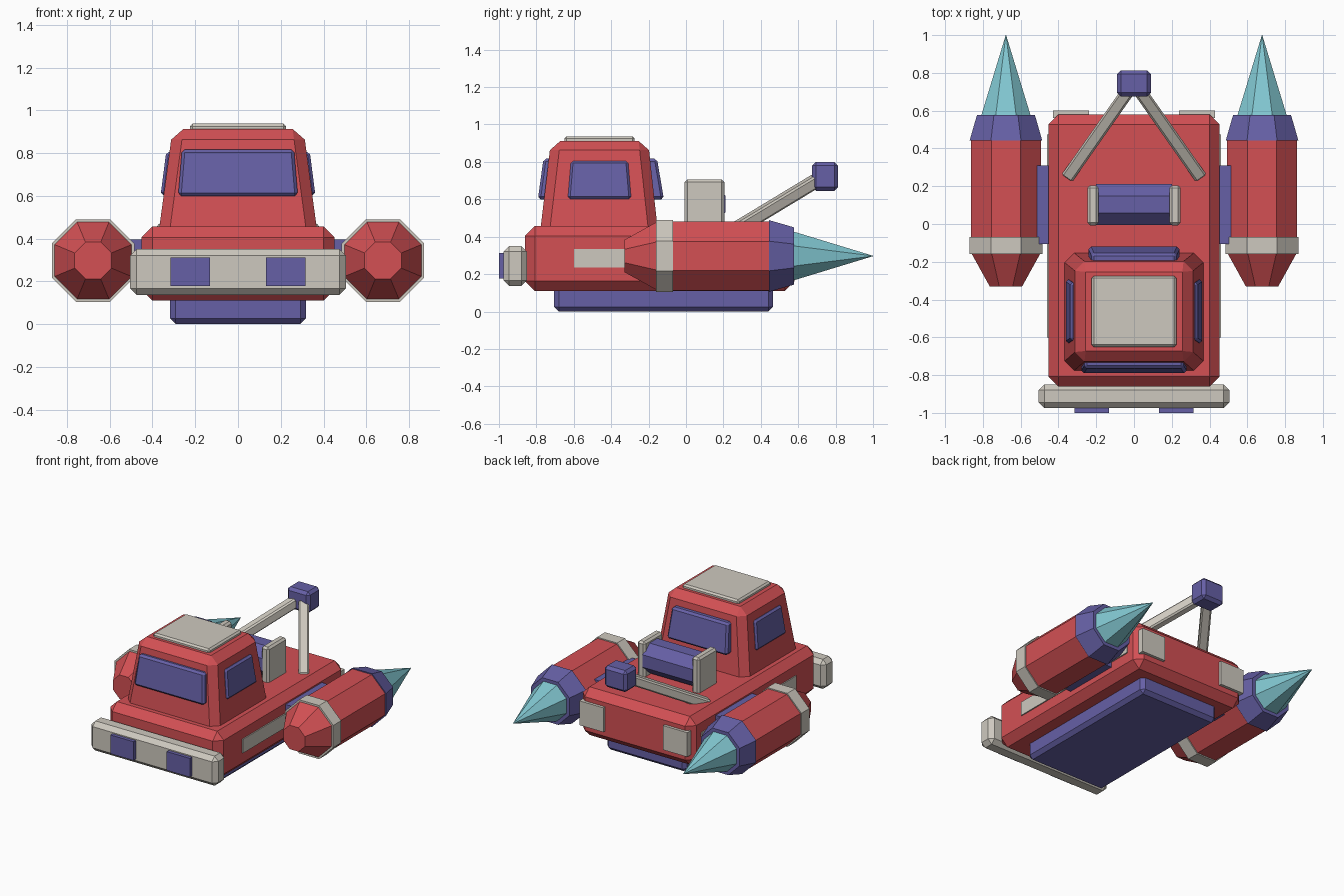
import bpy, bmesh, math
from mathutils import Vector

if "Cube" in bpy.data.objects:
    bpy.data.objects.remove(bpy.data.objects["Cube"])


def material(name, r, g, b):
    m = bpy.data.materials.new(name)
    lin = [((c / 255 + 0.055) / 1.055) ** 2.4 for c in (r, g, b)]
    m.diffuse_color = (*lin, 1)
    m.use_nodes = True
    m.node_tree.nodes["Principled BSDF"].inputs["Base Color"].default_value = m.diffuse_color
    return m


RED = material("red paint", 211, 80, 84)
GREY = material("warm grey", 206, 201, 191)
PURPLE = material("purple", 102, 96, 166)
TEAL = material("teal", 130, 200, 210)


def finish(name, bm, mat, bevel=0):
    bmesh.ops.recalc_face_normals(bm, faces=bm.faces)
    if bevel:
        bmesh.ops.bevel(bm, geom=bm.edges[:], offset=bevel, segments=1,
                        affect='EDGES', clamp_overlap=True)
    me = bpy.data.meshes.new(name)
    bm.to_mesh(me)
    bm.free()
    me.materials.append(mat)
    ob = bpy.data.objects.new(name, me)
    bpy.context.collection.objects.link(ob)
    return ob


def loft(name, rings, mat, bevel=0):
    """Skin a list of equal point rings and cap both ends."""
    bm = bmesh.new()
    vs = [[bm.verts.new(p) for p in ring] for ring in rings]
    n = len(vs[0])
    for a, b in zip(vs, vs[1:]):
        for i in range(n):
            j = (i + 1) % n
            bm.faces.new((a[i], a[j], b[j], b[i]))
    bm.faces.new(vs[0])
    bm.faces.new(vs[-1])
    return finish(name, bm, mat, bevel)


def taper(name, bottom, top, z0, z1, mat, bevel=0):
    """Box whose bottom and top rectangles (x0, x1, y0, y1) differ."""
    def rect(r, z):
        return [(r[0], r[2], z), (r[1], r[2], z), (r[1], r[3], z), (r[0], r[3], z)]
    return loft(name, [rect(bottom, z0), rect(top, z1)], mat, bevel)


def box(name, x0, x1, y0, y1, z0, z1, mat, bevel=0):
    r = (x0, x1, y0, y1)
    return taper(name, r, r, z0, z1, mat, bevel)


def octagon(name, centre, profile, mat, axis='Y'):
    """Eight-sided turned part; profile is (position along axis, flat radius)."""
    rings = []
    for t, flat in profile:
        r = flat / math.cos(math.pi / 8)
        ring = []
        for k in range(8):
            a = (k + 0.5) * math.pi / 4
            u, v = r * math.cos(a), r * math.sin(a)
            p = (u, t, v) if axis == 'Y' else (t, u, v)
            ring.append(Vector(centre) + Vector(p))
        rings.append(ring)
    return loft(name, rings, mat)


def beam(name, start, end, size, mat, bevel):
    a, b = Vector(start), Vector(end)
    d = (b - a).normalized()
    side = d.cross(Vector((0, 0, 1))).normalized() * size / 2
    up = side.cross(d).normalized() * size / 2
    corners = (side + up, side - up, -side - up, -side + up)
    return loft(name, [[p + c for c in corners] for p in (a, b)], mat, bevel)


# Hull and undercarriage
box("hull", -.452, .452, -.86, .58, .11, .457, RED, .052)
box("undercarriage", -.317, .317, -.705, .465, 0, .18, PURPLE, .025)

# Front bumper
box("bumper", -.505, .505, -.975, -.85, .137, .35, GREY, .03)

# Cabin, roof plate and windows
taper("cabin", (-.375, .375, -.783, -.147), (-.306, .306, -.722, -.203),
      .40, .912, RED, .05)
box("roof_plate", -.225, .225, -.65, -.275, .89, .937, GREY, .012)
taper("front_window", (-.28, .28, -.792, -.70), (-.262, .262, -.762, -.67),
      .60, .817, PURPLE, .014)
taper("rear_window", (-.242, .242, -.20, -.118), (-.225, .225, -.24, -.155),
      .60, .817, PURPLE, .014)

# Winch drum
octagon("winch_drum", (0, .103, .575), [(-.2, .108), (.2, .108)], PURPLE, 'X')

# Head of the tow frame
box("tow_head", -.09, .09, .675, .813, .645, .80, PURPLE, .02)

for s, side in ((-1, "left"), (1, "right")):
    def sided(name, x0, x1, *rest):
        return box(side + "_" + name, *sorted((s * x0, s * x1)), *rest)

    # Lamps, trim strips and rear plates
    sided("front_lamp", .132, .316, -1.0, -.96, .177, .312, PURPLE)
    sided("side_strip", .42, .46, -.60, .475, .235, .335, GREY)
    sided("rear_plate", .238, .43, .56, .60, .20, .375, GREY)

    # Side window leaning with the cabin wall
    lo, hi = sorted((s * .27, s * .362)), sorted((s * .25, s * .336))
    taper(side + "_window", (*lo, -.632, -.293), (*hi, -.615, -.31),
          .603, .805, PURPLE, .012)

    # Winch support and tow frame strut
    sided("winch_support", .187, .247, -.007, .205, .42, .707, GREY, .014)
    beam(side + "_tow_strut", (s * .35, .25, .43), (s * .03, .705, .705),
         .068, GREY, .01)

    # Pod with its mount, band, collar and pointed cone
    sided("pod_mount", .43, .55, -.105, .31, .20, .395, PURPLE)
    c = (s * .678, 0, .297)
    octagon(side + "_pod", c, [(-.33, .086), (-.16, .18), (-.10, .185), (.45, .185)], RED)
    octagon(side + "_pod_band", c, [(-.16, .193), (-.07, .193)], GREY)
    octagon(side + "_pod_collar", c, [(.443, .192), (.578, .153)], PURPLE)
    octagon(side + "_pod_cone", c, [(.57, .132), (1.0, .001)], TEAL)
